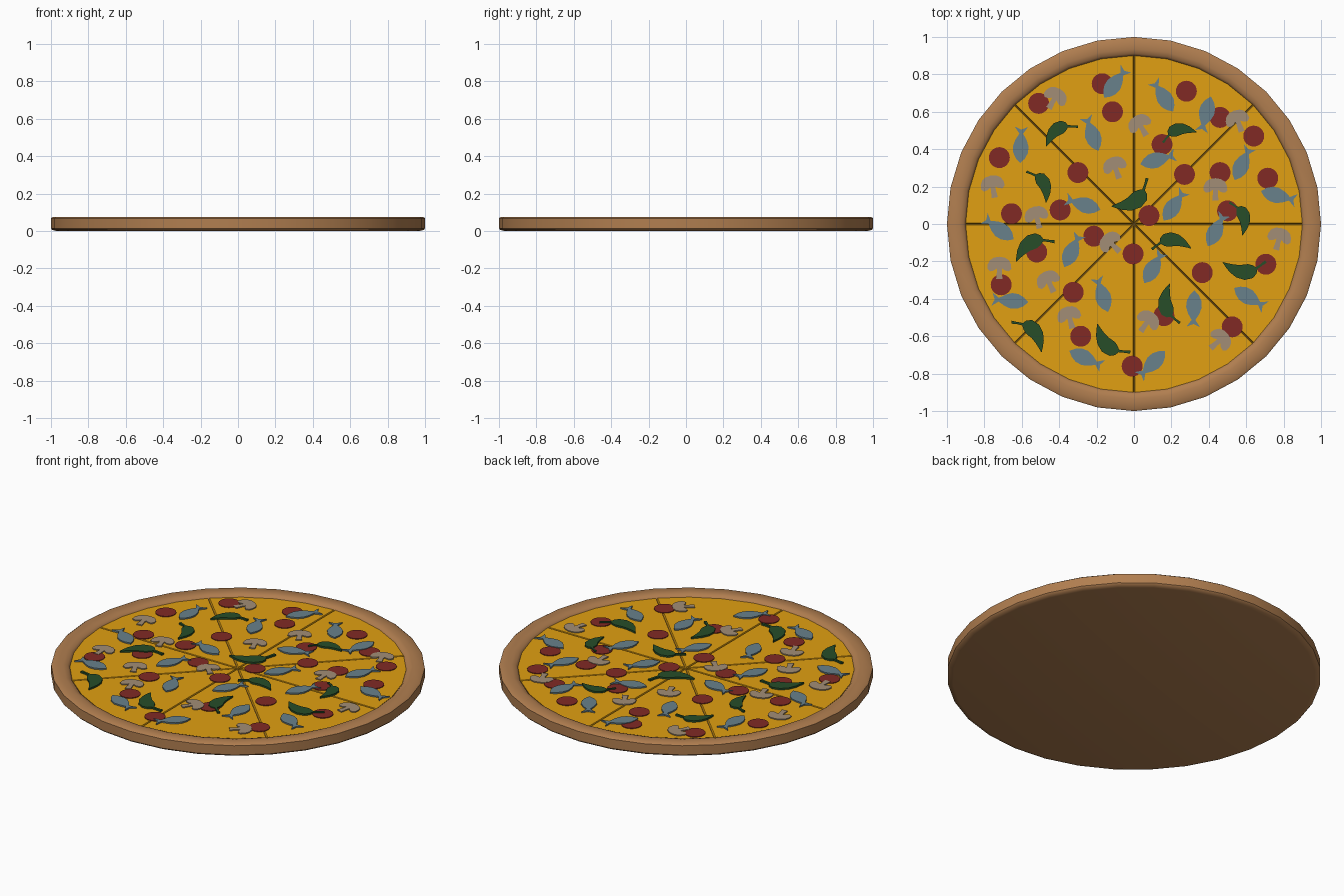
import bpy, bmesh, math
from math import sin, cos, pi, radians
from mathutils import Vector, Matrix

if "Cube" in bpy.data.objects:
    bpy.data.objects.remove(bpy.data.objects["Cube"])

SIDES = 32
CHEESE_Z = 0.06


def finish(name, bm, color):
    bmesh.ops.recalc_face_normals(bm, faces=bm.faces)
    mesh = bpy.data.meshes.new(name)
    bm.to_mesh(mesh)
    bm.free()
    obj = bpy.data.objects.new(name, mesh)
    bpy.context.collection.objects.link(obj)
    mat = bpy.data.materials.new(name + "_colour")
    mat.diffuse_color = (*color, 1)
    mat.use_nodes = True
    mat.node_tree.nodes["Principled BSDF"].inputs["Base Color"].default_value = mat.diffuse_color
    mesh.materials.append(mat)
    return obj


def loft(bm, low, high):
    """Closed solid between two matching outlines."""
    a = [bm.verts.new(p) for p in low]
    b = [bm.verts.new(p) for p in high]
    n = len(a)
    bm.faces.new(a[::-1])
    bm.faces.new(b)
    for i in range(n):
        bm.faces.new((a[i], a[(i + 1) % n], b[(i + 1) % n], b[i]))


def slab(bm, pts, top):
    """Thin flat topping with the given 2D outline."""
    loft(bm, [(p[0], p[1], CHEESE_Z - 0.002) for p in pts],
         [(p[0], p[1], top) for p in pts])


def place(pts, x, y, deg):
    m = Matrix.Rotation(radians(deg), 2)
    return [m @ Vector(p) + Vector((x, y)) for p in pts]


# crust: lathed base and raised rim
profile = [(0.97, 0), (0.993, 0.006), (1, 0.014), (1, 0.068), (0.99, 0.075),
           (0.935, 0.076), (0.912, 0.07), (0.9, 0.058), (0.898, 0.048)]
bm = bmesh.new()
rings = [[bm.verts.new((r * cos(2 * pi * i / SIDES), r * sin(2 * pi * i / SIDES), z))
          for i in range(SIDES)] for r, z in profile]
for a, b in zip(rings, rings[1:]):
    for i in range(SIDES):
        j = (i + 1) % SIDES
        bm.faces.new((a[i], a[j], b[j], b[i]))
bm.faces.new(rings[0][::-1])
bm.faces.new(rings[-1])
crust = finish("crust", bm, (0.44, 0.21, 0.08))
bpy.context.view_layer.objects.active = crust
crust.select_set(True)
bpy.ops.object.shade_smooth_by_angle(angle=radians(40))


# cheese: eight slices with V-shaped cuts between them
def wedge(start, gap, z):
    mid = start + 22.5
    d = gap / sin(radians(22.5))
    off = math.degrees(math.asin(gap / 0.9))
    pts = [(d * cos(radians(mid)), d * sin(radians(mid)), z)]
    for a in (off, 11.25, 22.5, 33.75, 45 - off):
        t = radians(start + a)
        pts.append((0.9 * cos(t), 0.9 * sin(t), z))
    return pts


bm = bmesh.new()
for k in range(8):
    loft(bm, wedge(k * 45, 0.001, 0.049), wedge(k * 45, 0.005, CHEESE_Z))
finish("cheese_slices", bm, (0.75, 0.35, 0.006))

# sausage discs
discs = [(-.17, .75), (-.115, .60), (.28, .71), (.46, .57), (.64, .47), (-.51, .645),
         (-.72, .355), (-.30, .275), (.15, .425), (.27, .265), (.46, .275), (.715, .245),
         (-.655, .055), (-.395, .075), (.08, .045), (.50, .07), (-.215, -.065),
         (-.005, -.16), (-.52, -.15), (-.71, -.325), (-.325, -.365), (.365, -.26),
         (.705, -.215), (.16, -.49), (-.285, -.6), (.525, -.55), (-.01, -.76)]
circle = [(0.056 * cos(2 * pi * i / 24), 0.056 * sin(2 * pi * i / 24)) for i in range(24)]
bm = bmesh.new()
for x, y in discs:
    slab(bm, place(circle, x, y, 0), 0.064)
finish("sausage_discs", bm, (0.22, 0.023, 0.018))

# mushroom slices: cap with a stem, x, y, turn
cap = [(0.064, -0.005), (0.062, 0.02), (0.05, 0.042), (0.03, 0.055), (0, 0.06)]
half = [(0.017, -0.06), (0.013, -0.02), (0.014, -0.002), (0.03, -0.014), (0.05, -0.018)] + cap
mushroom = half + [(-x, y) for x, y in half[::-1] if x > 0]
spots = [(-.425, .67, -30), (.035, .525, 30), (-.1, .3, 20), (.555, .55, 20),
         (-.755, .2, 10), (.435, .185, 0), (-.52, .035, 15), (.775, -.08, -15),
         (-.12, -.105, 45), (-.72, -.235, 0), (-.455, -.31, 25), (-.345, -.5, 15),
         (.07, -.525, -35), (.455, -.625, -50)]
bm = bmesh.new()
for x, y, a in spots:
    slab(bm, place(mushroom, x, y, a), 0.066)
finish("mushroom_slices", bm, (0.36, 0.27, 0.18))

# small fish: x, y, heading
upper = [(0.1, 0), (0.075, 0.024), (0.045, 0.039), (0.01, 0.042), (-0.025, 0.03),
         (-0.058, 0.01), (-0.095, 0.036)]
fish = upper + [(-0.08, 0)] + [(x, -y) for x, y in upper[:0:-1]]
shoal = [(-.10, .755, 233), (.155, .685, -57), (.385, .585, 75), (.58, .325, 245),
         (-.225, .485, -70), (-.605, .425, 268), (.13, .345, 195), (-.275, .105, -17),
         (.215, .10, 235), (.775, .15, 165), (-.725, -.025, -35), (.44, -.03, 243),
         (-.33, -.14, 245), (.105, -.23, 240), (-.17, -.375, -72), (-.665, -.41, -5),
         (.32, -.455, 88), (.62, -.395, 148), (-.255, -.72, 155), (.095, -.75, 45)]
bm = bmesh.new()
for x, y, a in shoal:
    slab(bm, place(fish, x, y, a), 0.068)
finish("small_fish", bm, (0.14, 0.22, 0.26))

# chilli peppers: stem end, tip, bulge side
widths = [(0, .035), (.1, .025), (.22, .03), (.27, .11), (.36, .17), (.5, .18),
          (.65, .15), (.8, .10), (.92, .045), (1, .008)]
chillies = [(-.30, .52, -.47, .415, -1), (-.575, .28, -.47, .115, 1),
            (.155, .435, .335, .49, 1), (.07, .245, -.12, .095, 1),
            (.51, .115, .58, -.06, 1), (-.425, -.095, -.63, -.2, -1),
            (.095, -.135, .305, -.13, 1), (.705, -.2, .475, -.205, 1),
            (.245, -.53, .19, -.32, 1), (-.655, -.525, -.495, -.685, 1),
            (-.02, -.685, -.195, -.535, 1)]
bm = bmesh.new()
for sx, sy, tx, ty, side in chillies:
    start, axis = Vector((sx, sy)), Vector((tx - sx, ty - sy))
    normal = Vector((-axis.y, axis.x)) * side
    left, right = [], []
    for t, w in widths:
        h = 0.24 * sin(pi * t)
        slope = 0.24 * pi * cos(pi * t)
        n = Vector((-slope, 1)).normalized() * w
        for pts, s in ((left, 1), (right, -1)):
            pts.append(start + axis * (t + s * n.x) + normal * (h + s * n.y))
    slab(bm, left + right[::-1], 0.07)
finish("chilli_peppers", bm, (0.02, 0.075, 0.022))
